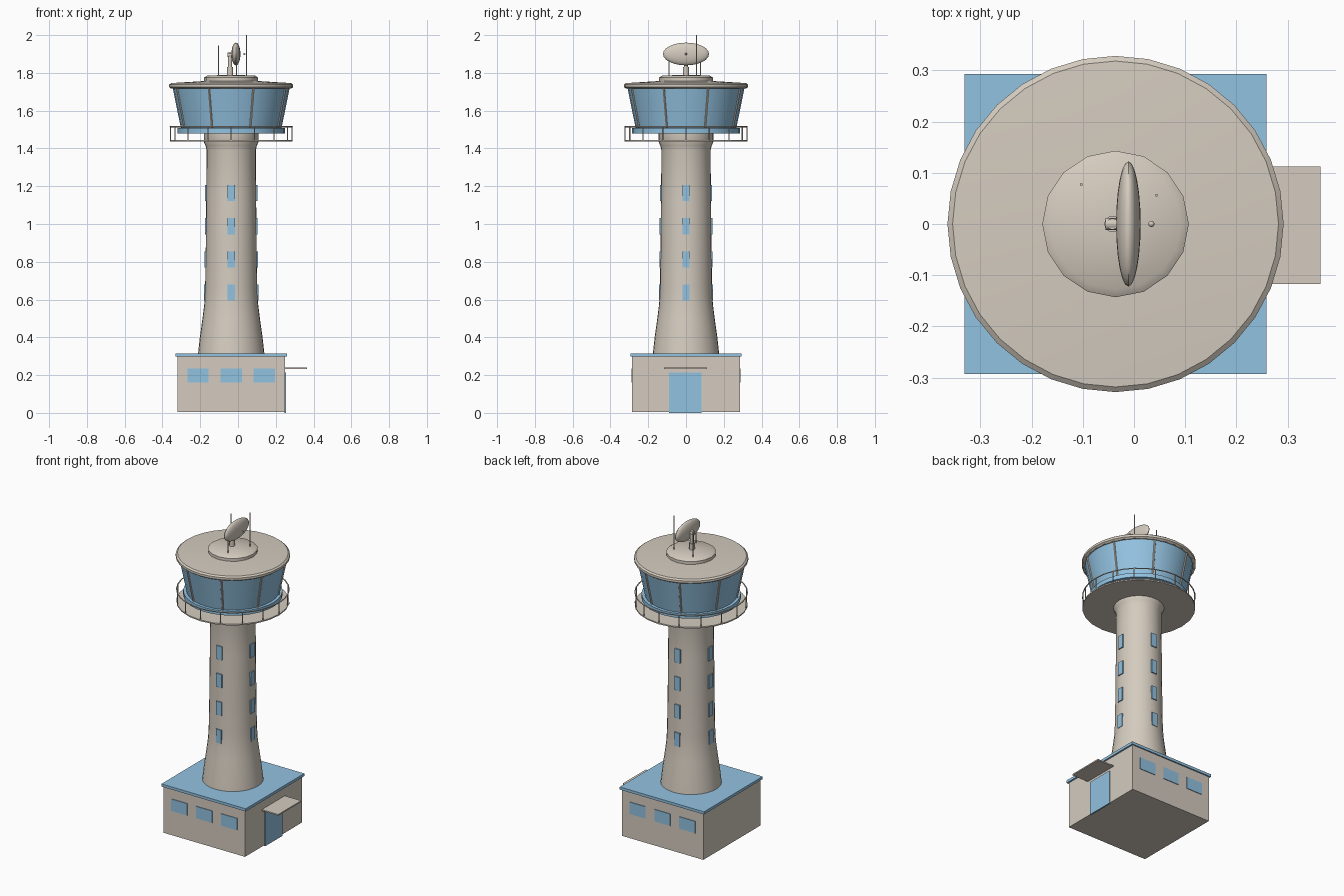
import bpy, bmesh, math
from mathutils import Matrix, Vector

if "Cube" in bpy.data.objects:
    bpy.data.objects.remove(bpy.data.objects["Cube"])

CX = -0.036  # tower axis


def material(name, rgb):
    m = bpy.data.materials.new(name)
    m.diffuse_color = (*rgb, 1)
    m.use_nodes = True
    m.node_tree.nodes["Principled BSDF"].inputs["Base Color"].default_value = m.diffuse_color
    return m


BEIGE = material("warm_concrete", (0.66, 0.60, 0.52))
BLUE = material("sky_blue", (0.29, 0.54, 0.75))


def finish(name, bm, mat, smooth=True):
    bmesh.ops.recalc_face_normals(bm, faces=bm.faces)
    me = bpy.data.meshes.new(name)
    bm.to_mesh(me)
    bm.free()
    ob = bpy.data.objects.new(name, me)
    me.materials.append(mat)
    bpy.context.collection.objects.link(ob)
    if smooth:
        bpy.ops.object.select_all(action='DESELECT')
        ob.select_set(True)
        bpy.context.view_layer.objects.active = ob
        bpy.ops.object.shade_smooth_by_angle(angle=math.radians(35))
    return ob


def box_into(bm, x0, x1, y0, y1, z0, z1):
    mat = Matrix.Translation(((x0 + x1) / 2, (y0 + y1) / 2, (z0 + z1) / 2)) @ \
        Matrix.Diagonal((x1 - x0, y1 - y0, z1 - z0, 1))
    bmesh.ops.create_cube(bm, size=1, matrix=mat)


def box(name, mat, *dims):
    bm = bmesh.new()
    box_into(bm, *dims)
    return finish(name, bm, mat, False)


def lathe(name, mat, profile, sides=32, centre=(CX, 0)):
    """Closed solid of revolution from (radius, z) points."""
    bm = bmesh.new()
    rings = []
    for r, z in profile:
        rings.append([bm.verts.new((centre[0] + r * math.cos(2 * math.pi * i / sides),
                                    centre[1] + r * math.sin(2 * math.pi * i / sides), z))
                      for i in range(sides)])
    for a, b in zip(rings, rings[1:]):
        for i in range(sides):
            j = (i + 1) % sides
            bm.faces.new((a[i], a[j], b[j], b[i]))
    bm.faces.new(rings[0])
    bm.faces.new(rings[-1])
    return finish(name, bm, mat)


def rod_into(bm, a, b, r, sides=6):
    a, b = Vector(a), Vector(b)
    rot = (b - a).to_track_quat('Z', 'Y').to_matrix().to_4x4()
    bmesh.ops.create_cone(bm, cap_ends=True, segments=sides, radius1=r, radius2=r,
                          depth=(b - a).length, matrix=Matrix.Translation((a + b) / 2) @ rot)


def polar(r, angle, z):
    return (CX + r * math.cos(angle), r * math.sin(angle), z)


# Base building with blue roof slab
H = 0.285
box("base_building", BEIGE, CX - H, CX + H, -H, H, 0.005, 0.298)
box("base_roof", BLUE, CX - 0.295, CX + 0.295, -0.293, 0.293, 0.298, 0.315)

# Base windows, front and back
bm = bmesh.new()
for s in (-1, 1):
    for dx in (-0.175, 0, 0.175):
        ya, yb = sorted((s * (H - 0.003), s * (H + 0.004)))
        box_into(bm, CX + dx - 0.056, CX + dx + 0.056, ya, yb, 0.16, 0.235)
finish("base_windows", bm, BLUE, False)

# Door and canopy on the right side
box("door", BLUE, CX + H - 0.003, CX + H + 0.006, -0.09, 0.083, 0, 0.215)
box("door_canopy", BEIGE, CX + H - 0.005, 0.364, -0.117, 0.112, 0.232, 0.240)

# Flared shaft
lathe("tower_shaft", BEIGE, [(0.176, 0.31), (0.166, 0.40), (0.152, 0.50), (0.142, 0.58),
                             (0.138, 0.66), (0.135, 0.85), (0.132, 1.15), (0.130, 1.39),
                             (0.136, 1.415), (0.145, 1.435), (0.145, 1.485)])

# Shaft windows: four rows on four sides
bm = bmesh.new()
for k in range(4):
    for row, r in enumerate((0.1385, 0.1365, 0.1345, 0.133)):
        z = 0.637 + 0.1755 * row
        mat = Matrix.Translation((CX, 0, 0)) @ Matrix.Rotation(k * math.pi / 2, 4, 'Z') @ \
            Matrix.Translation((r + 0.001, 0, z)) @ Matrix.Diagonal((0.008, 0.038, 0.085, 1))
        bmesh.ops.create_cube(bm, size=1, matrix=mat)
finish("shaft_windows", bm, BLUE, False)

# Walkway floor and railing
lathe("walkway_floor", BEIGE, [(0.325, 1.436), (0.325, 1.444)], 24)
bm = bmesh.new()
N = 16
for i in range(N):
    a = 2 * math.pi * i / N
    rod_into(bm, polar(0.322, a, 1.44), polar(0.322, a, 1.516), 0.003)
M = 32
for i in range(M):
    a, b = 2 * math.pi * i / M, 2 * math.pi * (i + 1) / M
    rod_into(bm, polar(0.323, a, 1.515), polar(0.323, b, 1.515), 0.0035)
finish("walkway_railing", bm, BEIGE)

# Control cab: sill ring, outward-leaning glass, mullions
lathe("cab_sill", BLUE, [(0.285, 1.48), (0.285, 1.507)])
lathe("cab_glass", BLUE, [(0.266, 1.505), (0.31, 1.722)])
bm = bmesh.new()
for i in range(8):
    a = math.pi / 8 + i * math.pi / 4
    rod_into(bm, polar(0.267, a, 1.506), polar(0.311, a, 1.722), 0.006, 8)
finish("cab_mullions", bm, BEIGE)

# Roof and equipment cap
lathe("cab_roof", BEIGE, [(0.318, 1.717), (0.328, 1.724), (0.328, 1.738), (0.318, 1.746),
                          (0.14, 1.757)])
lathe("roof_cap", BEIGE, [(0.143, 1.75), (0.143, 1.775), (0.128, 1.785), (0.02, 1.79)], 16)

# Radar: pedestal, elliptical reflector, feed
bm = bmesh.new()
rod_into(bm, (-0.042, 0, 1.78), (-0.042, 0, 1.83), 0.016, 12)
rod_into(bm, (-0.042, 0, 1.82), (-0.042, 0, 1.905), 0.011, 12)
rod_into(bm, (-0.056, 0, 1.895), (-0.015, 0, 1.895), 0.012, 12)
finish("radar_pedestal", bm, BEIGE)
bm = bmesh.new()
bmesh.ops.create_uvsphere(bm, u_segments=24, v_segments=12, radius=1, matrix=Matrix.Translation(
    (-0.011, 0, 1.9)) @ Matrix.Diagonal((0.024, 0.122, 0.06, 1)))
finish("radar_reflector", bm, BEIGE)
bm = bmesh.new()
bmesh.ops.create_uvsphere(bm, u_segments=10, v_segments=6, radius=0.006,
                          matrix=Matrix.Translation((0.034, 0, 1.9)))
finish("radar_feed", bm, BEIGE)

# Whip antennas
bm = bmesh.new()
for x, y, top in ((-0.103, 0.077, 1.945), (0.044, 0.056, 2.0), (-0.007, -0.09, 1.865)):
    rod_into(bm, (x, y, 1.775), (x, y, top), 0.0032)
finish("antennas", bm, BEIGE)
